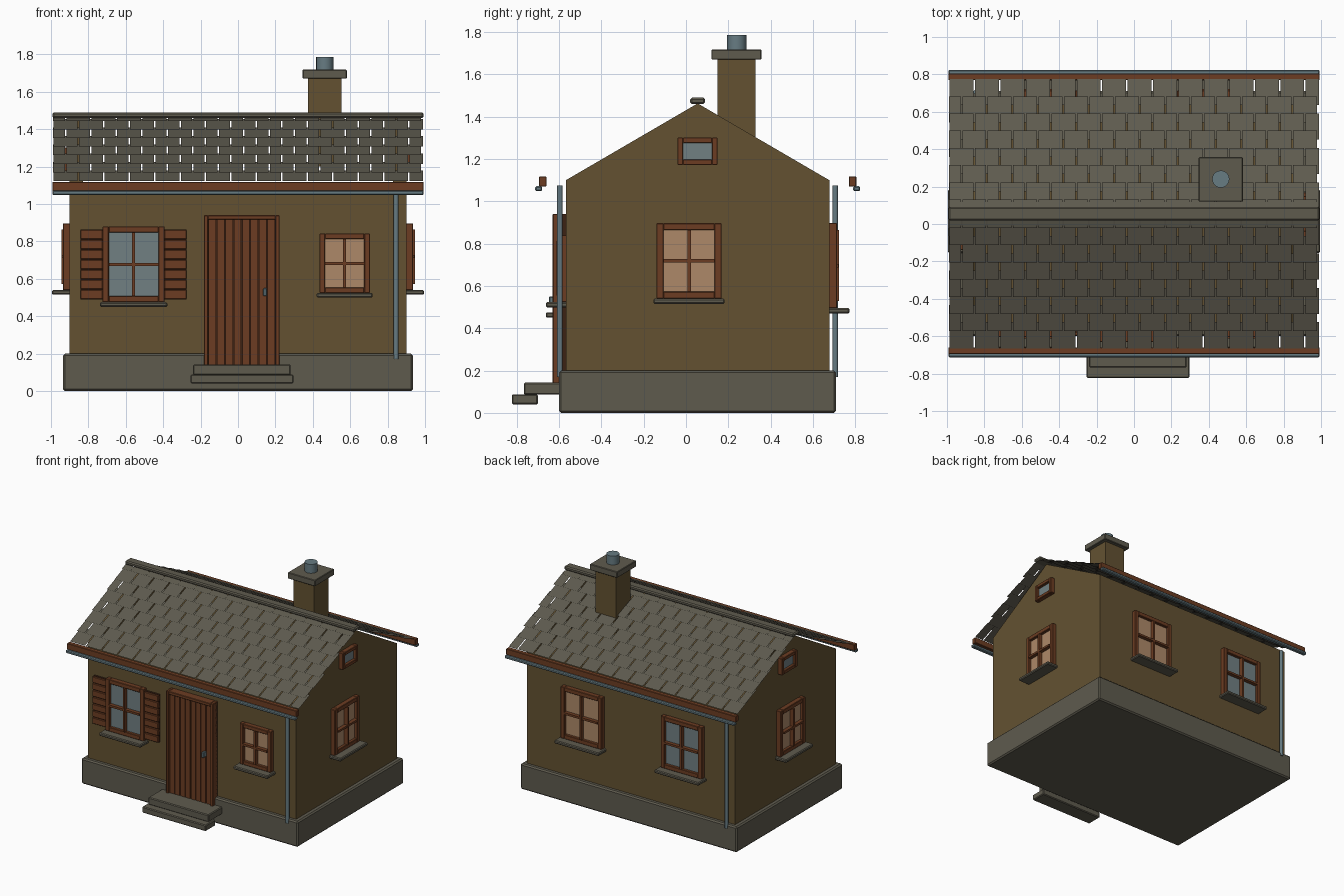
import bpy, bmesh
from mathutils import Vector

cube = bpy.data.objects.get("Cube")
if cube:
    bpy.data.objects.remove(cube, do_unlink=True)


def material(name, r, g, b):
    m = bpy.data.materials.new(name)
    m.use_nodes = True
    m.diffuse_color = (r, g, b, 1)
    m.node_tree.nodes["Principled BSDF"].inputs["Base Color"].default_value = (r, g, b, 1)
    return m


WALL = material("ochre plaster", 0.125, 0.083, 0.031)
STONE = material("grey stone", 0.113, 0.104, 0.076)
TILE = material("roof tile grey", 0.113, 0.104, 0.078)
WOOD = material("red brown wood", 0.150, 0.046, 0.016)
DARK = material("dark wood", 0.045, 0.016, 0.007)
GLASS = material("blue grey glass", 0.165, 0.215, 0.225)
WARM = material("warm lit glass", 0.42, 0.25, 0.14)
METAL = material("blue grey metal", 0.135, 0.200, 0.225)

YC = 0.055                      # depth centre of the house body
HALF_X, HALF_Y = 0.9, 0.623     # wall half sizes


def finish(name, bm, mat):
    me = bpy.data.meshes.new(name)
    bm.to_mesh(me)
    bm.free()
    me.materials.append(mat)
    ob = bpy.data.objects.new(name, me)
    bpy.context.collection.objects.link(ob)
    return ob


def box(name, x, y, z, mat, bevel=0.0):
    """Box from (low, high) ranges, with an optional small chamfer."""
    bm = bmesh.new()
    bmesh.ops.create_cube(bm, size=1)
    for v in bm.verts:
        v.co = [(r[0] + r[1]) / 2 + c * abs(r[1] - r[0]) for r, c in zip((x, y, z), v.co)]
    if bevel:
        bmesh.ops.bevel(bm, geom=bm.edges[:], offset=bevel, segments=1, affect='EDGES')
    return finish(name, bm, mat)


def on_wall(name, side, u, z, depth, mat, bevel=0.0):
    """Box on a wall: u runs along the wall, depth runs outwards from it."""
    if side in ("front", "back"):
        s = -1 if side == "front" else 1
        y = [YC + s * (HALF_Y + d) for d in depth]
        return box(f"{side}_{name}", u, y, z, mat, bevel)
    s = 1 if side == "left" else -1
    x = [s * (HALF_X + d) for d in depth]
    return box(f"{side}_{name}", x, u, z, mat, bevel)


def cylinder(name, x, y, z, radius, mat, sides=16):
    bm = bmesh.new()
    bmesh.ops.create_cone(bm, cap_ends=True, segments=sides, radius1=radius,
                          radius2=radius, depth=z[1] - z[0])
    bmesh.ops.translate(bm, verts=bm.verts, vec=(x, y, (z[0] + z[1]) / 2))
    for f in bm.faces:
        f.smooth = len(f.verts) == 4
    for e in bm.edges:
        e.smooth = all(len(f.verts) == 4 for f in e.link_faces)
    return finish(name, bm, mat)


def window(name, side, u, z, glass, rim=0.033, bars=True, sill=True):
    (u0, u1), (z0, z1) = u, z
    um, zm = (u0 + u1) / 2, (z0 + z1) / 2
    on_wall(name + "_pane", side, (u0 + rim, u1 - rim), (z0 + rim, z1 - rim), (-0.01, 0.014), glass)
    for part, a, b in (("left", u0, u0 + rim), ("right", u1 - rim, u1)):
        on_wall(f"{name}_jamb_{part}", side, (a, b), z, (-0.01, 0.036), WOOD, 0.003)
    for part, a, b in (("bottom", z0, z0 + rim), ("top", z1 - rim, z1)):
        on_wall(f"{name}_rail_{part}", side, (u0 + rim, u1 - rim), (a, b), (-0.01, 0.036), WOOD, 0.003)
    if bars:
        on_wall(name + "_mullion", side, (um - 0.008, um + 0.008), (z0 + rim, z1 - rim), (0, 0.045), WOOD)
        on_wall(name + "_crossbar", side, (u0 + rim, u1 - rim), (zm - 0.008, zm + 0.008), (0, 0.043), WOOD)
    if sill:
        on_wall(name + "_sill", side, (u0 - 0.015, u1 + 0.015), (z0 - 0.025, z0), (-0.01, 0.095), STONE, 0.006)


# Foundation and walls
box("foundation", (-0.935, 0.935), (YC - 0.655, YC + 0.655), (0, 0.2), STONE, 0.01)
box("walls", (-HALF_X, HALF_X), (YC - HALF_Y, YC + HALF_Y), (0.19, 1.1), WALL)

# Gable triangles at both ends
for side, x0, x1 in (("left", HALF_X - 0.07, HALF_X), ("right", -HALF_X, -HALF_X + 0.07)):
    bm = bmesh.new()
    profile = ((YC - HALF_Y, 1.1), (YC + HALF_Y, 1.1), (YC, 1.463))
    face = bm.faces.new([bm.verts.new((x0, y, z)) for y, z in profile])
    out = bmesh.ops.extrude_face_region(bm, geom=[face])
    bmesh.ops.translate(bm, vec=(x1 - x0, 0, 0),
                        verts=[v for v in out["geom"] if isinstance(v, bmesh.types.BMVert)])
    bmesh.ops.recalc_face_normals(bm, faces=bm.faces)
    finish(side + "_gable", bm, WALL)

# Roof: overlapping rows of thin tiles with staggered joints
TILE_W, TILE_L, GAP, ROW = 0.136, 0.14, 0.008, 0.092


def slope_point(x, s, dy, lift):
    return Vector((x, YC + s * dy, 1.469 - 0.5 * dy + lift))


for name, s in (("front", -1), ("back", 1)):
    bm = bmesh.new()
    for row in range(8):
        low = 0.72 - row * ROW
        high = max(low - TILE_L, 0.0)
        start = -0.99 - (TILE_W / 2 if row % 2 else 0)
        for k in range(16):
            a = max(start + k * TILE_W + GAP / 2, -0.99)
            b = min(start + (k + 1) * TILE_W - GAP / 2, 0.99)
            if b - a < 0.005:
                continue
            pts = [slope_point(a, s, low, 0.014), slope_point(b, s, low, 0.014),
                   slope_point(b, s, high, 0), slope_point(a, s, high, 0)]
            if s > 0:
                pts.reverse()
            bm.faces.new([bm.verts.new(p) for p in pts])
    finish(name + "_roof_tiles", bm, TILE)
    # Fascia board and gutter along the eave
    box(name + "_fascia", (-0.993, 0.993), (YC + s * 0.715, YC + s * 0.75), (1.07, 1.118), WOOD, 0.003)
    box(name + "_gutter", (-0.993, 0.993), (YC + s * 0.735, YC + s * 0.768), (1.048, 1.072), METAL, 0.006)
    # Downpipe, on opposite corners
    cylinder(name + "_downpipe", -s * 0.845, YC + s * 0.651, (0.17, 1.075), 0.013, METAL, 12)

box("ridge_cap", (-0.993, 0.993), (YC - 0.035, YC + 0.035), (1.46, 1.49), STONE, 0.008)

# Chimney
box("chimney_stack", (0.374, 0.553), (0.15, 0.328), (1.2, 1.675), WALL)
box("chimney_cap", (0.345, 0.582), (0.12, 0.357), (1.67, 1.718), STONE, 0.004)
cylinder("chimney_pot", 0.464, 0.24, (1.71, 1.787), 0.046, METAL, 20)

# Windows
window("shuttered_window", "front", (-0.724, -0.393), (0.475, 0.88), GLASS)
window("small_window", "front", (0.436, 0.705), (0.524, 0.842), WARM, 0.03)
window("west_window", "back", (-0.635, -0.28), (0.495, 0.898), GLASS)
window("east_window", "back", (0.23, 0.585), (0.495, 0.898), WARM)
for side in ("left", "right"):
    window("window", side, (-0.139, 0.168), (0.54, 0.897), WARM)
    window("attic_window", side, (-0.04, 0.149), (1.172, 1.302), GLASS, 0.026, bars=False, sill=False)

# Louvred shutters
for name, u0 in (("outer", -0.842), ("inner", -0.393)):
    on_wall(name + "_shutter_panel", "front", (u0, u0 + 0.118), (0.49, 0.863), (-0.01, 0.016), DARK)
    step = 0.373 / 7
    for i in range(7):
        z = 0.49 + i * step
        on_wall(f"{name}_shutter_slat_{i}", "front", (u0, u0 + 0.118), (z + 0.003, z + step - 0.003),
                (0, 0.028), WOOD, 0.003)

# Door: backing, planks, frame and handle
D0, D1 = -0.182, 0.222
on_wall("door_backing", "front", (D0, D1), (0.14, 0.935), (-0.01, 0.035), DARK)
plank = (D1 - D0 - 0.044) / 8
for i in range(8):
    u = D0 + 0.022 + i * plank
    on_wall(f"door_plank_{i}", "front", (u + 0.003, u + plank - 0.003), (0.142, 0.916), (0, 0.048), WOOD)
for name, u in (("left", (D1 - 0.022, D1)), ("right", (D0, D0 + 0.022))):
    on_wall(f"door_jamb_{name}", "front", u, (0.14, 0.94), (-0.01, 0.062), WOOD, 0.003)
on_wall("door_lintel", "front", (D0 + 0.022, D1 - 0.022), (0.916, 0.94), (-0.01, 0.062), WOOD, 0.003)
on_wall("door_handle", "front", (0.135, 0.155), (0.508, 0.55), (0.04, 0.08), METAL, 0.004)

# Entrance steps
box("upper_step", (-0.24, 0.282), (-0.767, -0.59), (0.086, 0.143), STONE, 0.006)
box("lower_step", (-0.254, 0.297), (-0.823, -0.70), (0.04, 0.088), STONE, 0.006)
